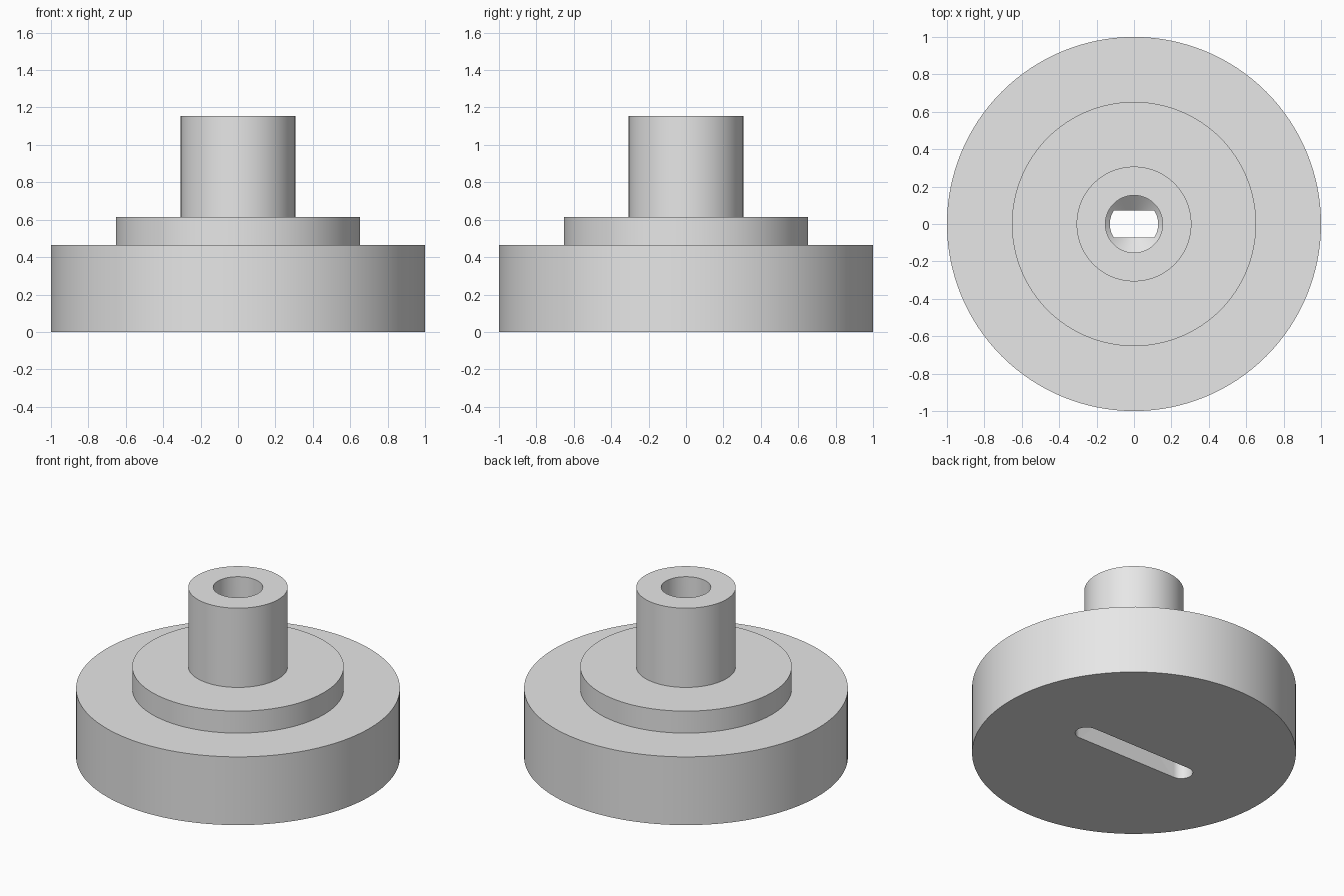
import bpy, bmesh, math

SEGMENTS = 128

cube = bpy.data.objects.get("Cube")
if cube:
    bpy.data.objects.remove(cube, do_unlink=True)

grey = bpy.data.materials.new("plain_grey")
grey.use_nodes = True
grey.diffuse_color = (0.8, 0.8, 0.8, 1)
grey.node_tree.nodes["Principled BSDF"].inputs["Base Color"].default_value = (0.8, 0.8, 0.8, 1)


def finish(name, bm):
    """Turn a bmesh into a named grey object."""
    bmesh.ops.recalc_face_normals(bm, faces=bm.faces)
    mesh = bpy.data.meshes.new(name)
    bm.to_mesh(mesh)
    bm.free()
    mesh.materials.append(grey)
    obj = bpy.data.objects.new(name, mesh)
    bpy.context.collection.objects.link(obj)
    return obj


def lathe(name, profile):
    """Spin (radius, height) points round z; the ends lie on the axis."""
    bm = bmesh.new()
    verts = [bm.verts.new((r, 0, z)) for r, z in profile]
    edges = [bm.edges.new(pair) for pair in zip(verts, verts[1:])]
    bmesh.ops.spin(bm, geom=verts + edges, cent=(0, 0, 0), axis=(0, 0, 1),
                   angle=math.tau, steps=SEGMENTS, use_merge=True)
    bmesh.ops.remove_doubles(bm, verts=bm.verts, dist=0.0001)
    return finish(name, bm)


def stadium(name, half_length, radius, bottom, top):
    """Upright prism with a round-ended outline along x."""
    bm = bmesh.new()
    ring = []
    for side in (1, -1):
        for i in range(25):
            a = math.pi * (i / 24 - 0.5)
            ring.append(bm.verts.new((side * (half_length + radius * math.cos(a)),
                                      side * radius * math.sin(a), bottom)))
    face = bm.faces.new(ring)
    new = bmesh.ops.extrude_face_region(bm, geom=[face])["geom"]
    bmesh.ops.translate(bm, vec=(0, 0, top - bottom),
                        verts=[v for v in new if isinstance(v, bmesh.types.BMVert)])
    return finish(name, bm)


# Stepped round body: base disc, shoulder and stem
body = lathe("stepped_body", [(0, 0), (1, 0), (1, 0.465), (0.653, 0.465),
                              (0.653, 0.615), (0.307, 0.615), (0.307, 1.155), (0, 1.155)])

# Bore with a tapered end, and the long slot that meets it from below
bore = lathe("bore_cutter", [(0, 0.17), (0.153, 0.3), (0.153, 1.3), (0, 1.3)])
slot = stadium("slot_cutter", 0.38, 0.072, -0.1, 0.28)

for cutter in (bore, slot):
    cutter.hide_render = True
    cutter.hide_viewport = True
    cut = body.modifiers.new(cutter.name, "BOOLEAN")
    cut.operation = "DIFFERENCE"
    cut.solver = "EXACT"
    cut.object = cutter

# Bake the cuts and drop the cutters
bpy.context.view_layer.update()
cut_mesh = bpy.data.meshes.new_from_object(
    body.evaluated_get(bpy.context.evaluated_depsgraph_get()))
body.modifiers.clear()
body.data = cut_mesh
for cutter in (bore, slot):
    bpy.data.objects.remove(cutter, do_unlink=True)

bpy.ops.object.select_all(action="DESELECT")
body.select_set(True)
bpy.context.view_layer.objects.active = body
bpy.ops.object.shade_smooth_by_angle(angle=math.radians(30))
